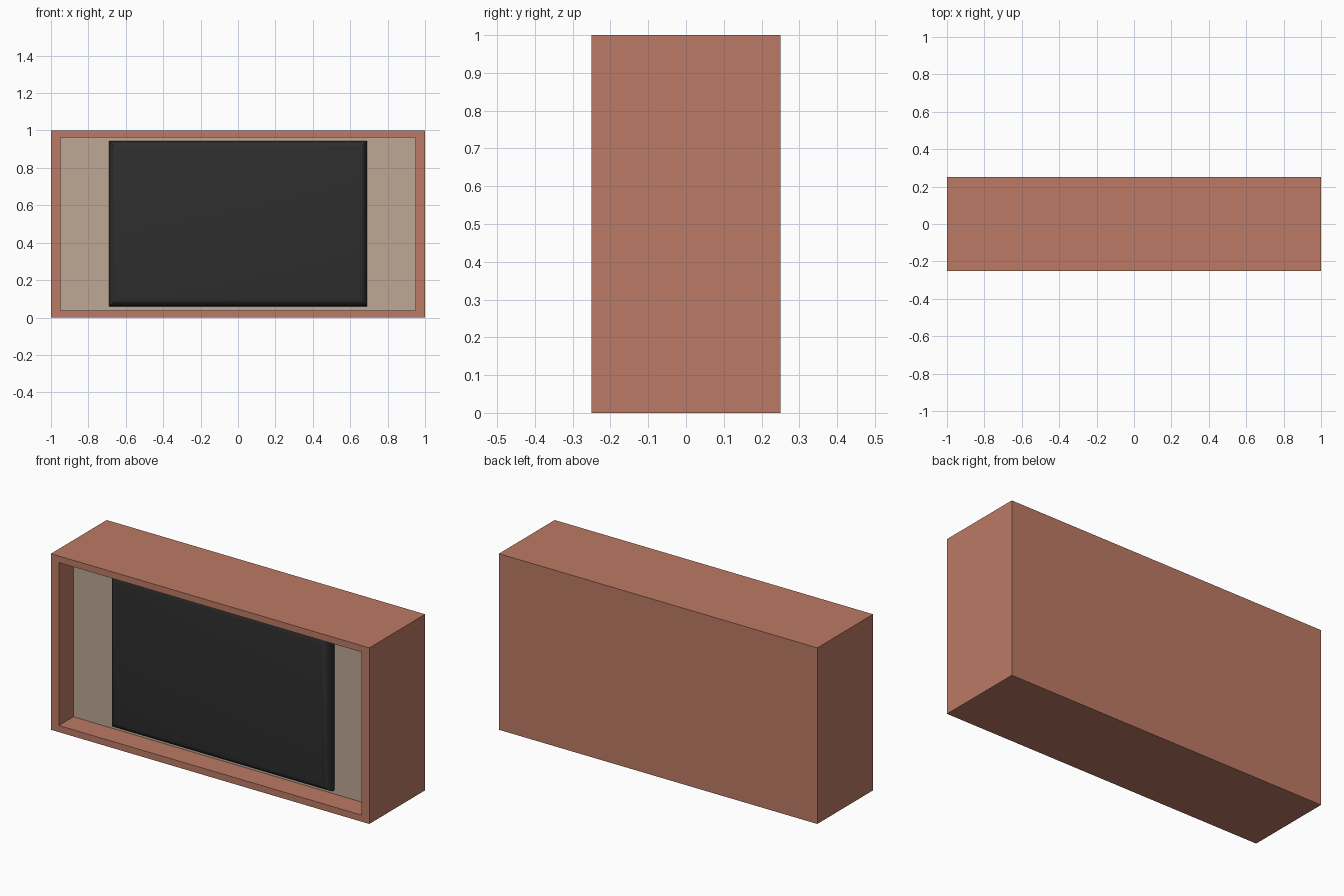
import bpy
import bmesh
from mathutils import Vector

cube = bpy.data.objects.get("Cube")
if cube:
    bpy.data.objects.remove(cube, do_unlink=True)


def make_material(name, color, roughness=0.7):
    mat = bpy.data.materials.new(name)
    mat.use_nodes = True
    mat.diffuse_color = (*color, 1)
    bsdf = mat.node_tree.nodes["Principled BSDF"]
    bsdf.inputs["Base Color"].default_value = (*color, 1)
    bsdf.inputs["Roughness"].default_value = roughness
    return mat


def box(bm, size, center):
    verts = bmesh.ops.create_cube(bm, size=1)["verts"]
    bmesh.ops.scale(bm, vec=size, verts=verts)
    bmesh.ops.translate(bm, vec=center, verts=verts)


def add_object(name, bm, materials):
    mesh = bpy.data.meshes.new(name)
    bm.to_mesh(mesh)
    bm.free()
    for mat in materials:
        mesh.materials.append(mat)
    obj = bpy.data.objects.new(name, mesh)
    bpy.context.collection.objects.link(obj)
    return obj


terracotta = make_material("terracotta casing", (0.50, 0.195, 0.13))
beige = make_material("beige panel", (0.51, 0.39, 0.30))
charcoal = make_material("charcoal glass", (0.027, 0.027, 0.027))

WIDTH, DEPTH, HEIGHT = 2.0, 0.5, 1.0
RECESS = 0.13
panel_y = -DEPTH / 2 + RECESS

# Casing: a box whose front is inset to a rim, then pushed in to a beige panel
bm = bmesh.new()
box(bm, (WIDTH, DEPTH, HEIGHT), (0, 0, HEIGHT / 2))
front = min(bm.faces, key=lambda f: f.calc_center_median().y)
inner = bmesh.ops.extrude_discrete_faces(bm, faces=[front])["faces"][0]
for v in inner.verts:
    v.co.x *= 0.95
    v.co.z = HEIGHT / 2 + (v.co.z - HEIGHT / 2) * 0.925
panel = bmesh.ops.extrude_discrete_faces(bm, faces=[inner])["faces"][0]
bmesh.ops.translate(bm, vec=Vector((0, RECESS, 0)), verts=panel.verts)
panel.material_index = 1
add_object("casing", bm, [terracotta, beige])

# Screen: a shallow slab with softly rounded front edges
THICK = 0.055
bm = bmesh.new()
box(bm, (1.38, THICK, 0.885), (0, panel_y - THICK / 2, 0.5025))
back = max(bm.faces, key=lambda f: f.calc_center_median().y)
bmesh.ops.delete(bm, geom=[back], context="FACES_ONLY")
front = min(bm.faces, key=lambda f: f.calc_center_median().y)
bmesh.ops.bevel(bm, geom=list(front.edges), offset=0.045, segments=5,
                profile=0.5, affect="EDGES")
screen = add_object("screen", bm, [charcoal])
for obj in bpy.context.selected_objects:
    obj.select_set(False)
screen.select_set(True)
bpy.context.view_layer.objects.active = screen
bpy.ops.object.shade_smooth_by_angle()
